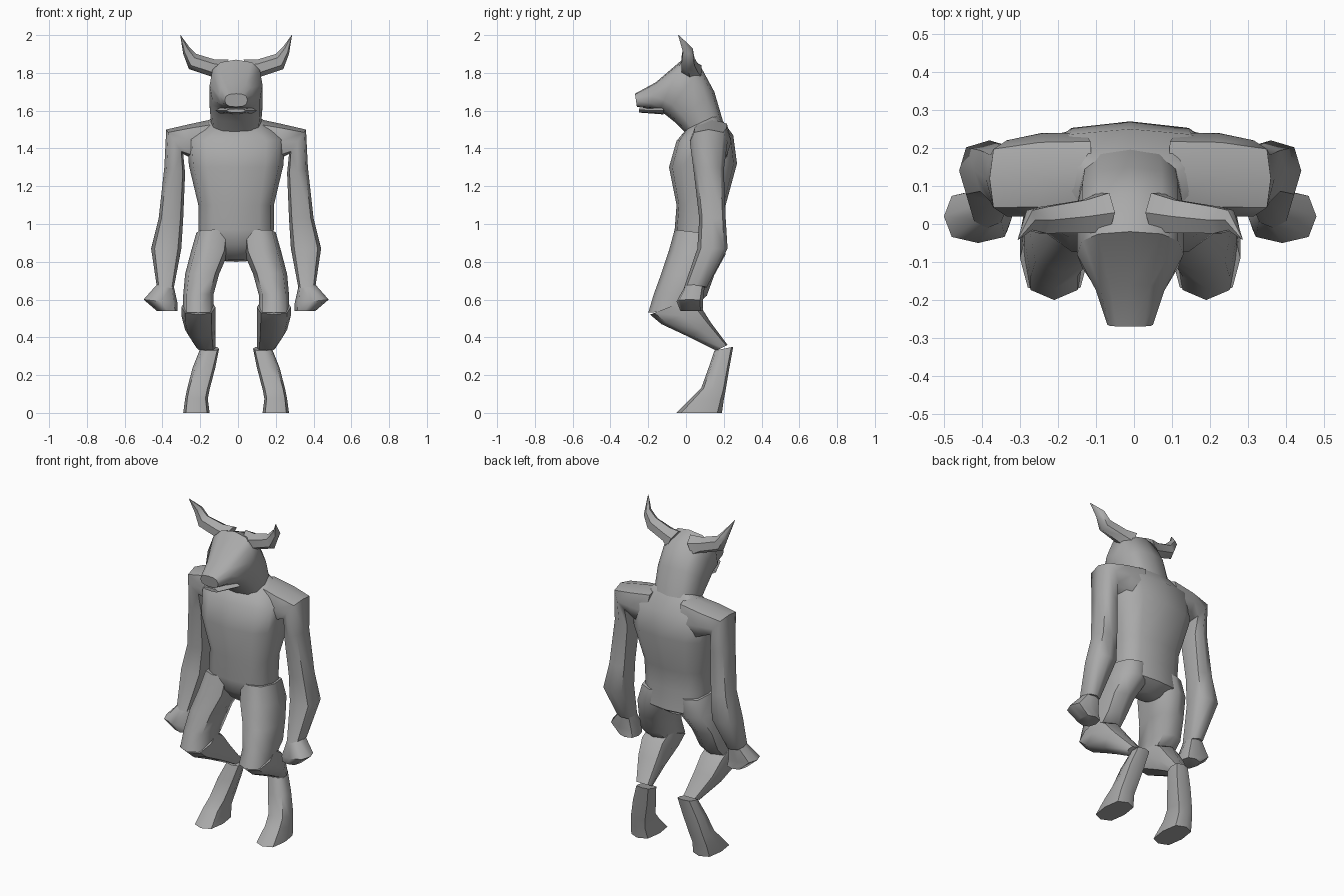
import bpy, bmesh, math
from mathutils import Vector

cube = bpy.data.objects.get("Cube")
if cube:
    bpy.data.objects.remove(cube)

grey = bpy.data.materials.new("plain_grey")
grey.use_nodes = True
COLOUR = (.4, .4, .4, 1)
grey.diffuse_color = COLOUR
grey.node_tree.nodes["Principled BSDF"].inputs["Base Color"].default_value = COLOUR

MIDLINE = -.01


def upright(front, back, half_width, x=0):
    """Ring spanning from a front (y, z) to a back (y, z), widened along x."""
    return Vector((x, *front)), Vector((x, *back)), Vector((half_width, 0, 0))


def sideways(outer, inner, y, half_depth):
    """Ring spanning from an outer (x, z) to an inner (x, z), widened along y."""
    start = Vector((outer[0], y, outer[1]))
    end = Vector((inner[0], y, inner[1]))
    return start, end, Vector((0, half_depth, 0))


def rounded(value, power):
    return math.copysign(abs(value) ** power, value)


def loft(name, rings, sides=8, power=.75, sign=1):
    """Skin a row of rings with softly squared corners and cap both ends."""
    bm = bmesh.new()
    loops = []
    for start, end, spread in rings:
        loop = []
        for i in range(sides):
            angle = math.tau * i / sides
            across = rounded(round(math.cos(angle), 4), power)
            along = rounded(round(math.sin(angle), 4), power)
            point = (start + end) / 2 + (start - end) / 2 * across + spread * along
            point.x = point.x * sign + MIDLINE
            loop.append(bm.verts.new(point))
        loops.append(loop)
    for low, high in zip(loops, loops[1:]):
        for i in range(sides):
            j = (i + 1) % sides
            bm.faces.new((low[i], low[j], high[j], high[i]))
    bm.faces.new(loops[0])
    bm.faces.new(loops[-1])
    bmesh.ops.recalc_face_normals(bm, faces=bm.faces)
    mesh = bpy.data.meshes.new(name)
    bm.to_mesh(mesh)
    bm.free()
    mesh.materials.append(grey)
    obj = bpy.data.objects.new(name, mesh)
    bpy.context.collection.objects.link(obj)
    bpy.ops.object.select_all(action="DESELECT")
    obj.select_set(True)
    bpy.context.view_layer.objects.active = obj
    bpy.ops.object.shade_smooth_by_angle(angle=math.radians(55))


def paired_loft(name, rings, sides=8, power=.75):
    """Build a part on the left and its mirror image on the right."""
    loft("left_" + name, rings, sides, power, sign=1)
    loft("right_" + name, rings, sides, power, sign=-1)


# Torso, from crotch to neck
loft("torso", [
    upright(front=(.03, .81), back=(.14, .8), half_width=.06),
    upright(front=(-.04, .89), back=(.21, .85), half_width=.19),
    upright(front=(-.06, .97), back=(.2, .98), half_width=.2),
    upright(front=(-.05, 1.1), back=(.21, 1.1), half_width=.2),
    upright(front=(-.09, 1.3), back=(.27, 1.32), half_width=.25),
    upright(front=(-.05, 1.44), back=(.25, 1.47), half_width=.26),
    upright(front=(0, 1.5), back=(.17, 1.58), half_width=.14),
], sides=12, power=.7)

# Head, fanning forward from the neck to the muzzle
loft("head", [
    upright(front=(.01, 1.47), back=(.2, 1.53), half_width=.13),
    upright(front=(-.06, 1.54), back=(.15, 1.7), half_width=.14),
    upright(front=(-.11, 1.58), back=(.08, 1.83), half_width=.14),
    upright(front=(-.14, 1.6), back=(-.02, 1.87), half_width=.14),
    upright(front=(-.19, 1.61), back=(-.16, 1.75), half_width=.09),
    upright(front=(-.26, 1.62), back=(-.27, 1.69), half_width=.06),
], sides=12)

# Lower jaw under the mouth slit
loft("lower_jaw", [
    upright(front=(-.12, 1.58), back=(-.12, 1.62), half_width=.11),
    upright(front=(-.25, 1.59), back=(-.25, 1.61), half_width=.05),
])

# Horns sweeping out, then up to a point
paired_loft("horn", [
    sideways(outer=(.04, 1.87), inner=(.1, 1.75), y=.03, half_depth=.06),
    sideways(outer=(.11, 1.87), inner=(.13, 1.78), y=.02, half_depth=.05),
    sideways(outer=(.21, 1.9), inner=(.25, 1.82), y=.01, half_depth=.04),
    sideways(outer=(.25, 1.94), inner=(.28, 1.9), y=.01, half_depth=.03),
    sideways(outer=(.294, 2), inner=(.296, 2), y=-.04, half_depth=.002),
], sides=6, power=1)

# Shoulder and arm down to the wrist
paired_loft("arm", [
    sideways(outer=(.1, 1.56), inner=(.14, 1.3), y=.14, half_depth=.1),
    sideways(outer=(.24, 1.53), inner=(.22, 1.34), y=.13, half_depth=.11),
    sideways(outer=(.37, 1.5), inner=(.28, 1.37), y=.12, half_depth=.1),
    sideways(outer=(.38, 1.3), inner=(.27, 1.27), y=.12, half_depth=.08),
    sideways(outer=(.41, 1.03), inner=(.28, 1.03), y=.14, half_depth=.07),
    sideways(outer=(.45, .87), inner=(.29, .87), y=.14, half_depth=.08),
    sideways(outer=(.42, .67), inner=(.33, .66), y=.05, half_depth=.06),
])

# Closed fists
paired_loft("hand", [
    sideways(outer=(.41, .69), inner=(.33, .67), y=.05, half_depth=.05),
    sideways(outer=(.49, .6), inner=(.31, .58), y=.02, half_depth=.07),
    sideways(outer=(.42, .54), inner=(.31, .54), y=.03, half_depth=.06),
])

# Thighs from hip to bent knee
paired_loft("thigh", [
    upright(front=(-.06, .97), back=(.2, .94), half_width=.09, x=.12),
    upright(front=(-.09, .86), back=(.21, .84), half_width=.1, x=.14),
    upright(front=(-.13, .74), back=(.15, .73), half_width=.09, x=.18),
    upright(front=(-.17, .63), back=(.11, .62), half_width=.08, x=.2),
    upright(front=(-.2, .53), back=(.03, .55), half_width=.08, x=.2),
])

# Lower legs running back to the hock
paired_loft("lower_leg", [
    upright(front=(-.19, .52), back=(.01, .6), half_width=.09, x=.2),
    upright(front=(-.13, .47), back=(.08, .56), half_width=.09, x=.2),
    upright(front=(.02, .4), back=(.13, .48), half_width=.08, x=.19),
    upright(front=(.16, .33), back=(.22, .36), half_width=.05, x=.16),
])

# Shanks and feet
paired_loft("foot", [
    upright(front=(.15, .33), back=(.25, .35), half_width=.05, x=.14),
    upright(front=(.12, .24), back=(.23, .24), half_width=.06, x=.17),
    upright(front=(.08, .13), back=(.21, .12), half_width=.06, x=.2),
    upright(front=(.03, .08), back=(.2, .07), half_width=.06, x=.21),
    upright(front=(-.05, 0), back=(.19, 0), half_width=.07, x=.21),
], power=.65)
